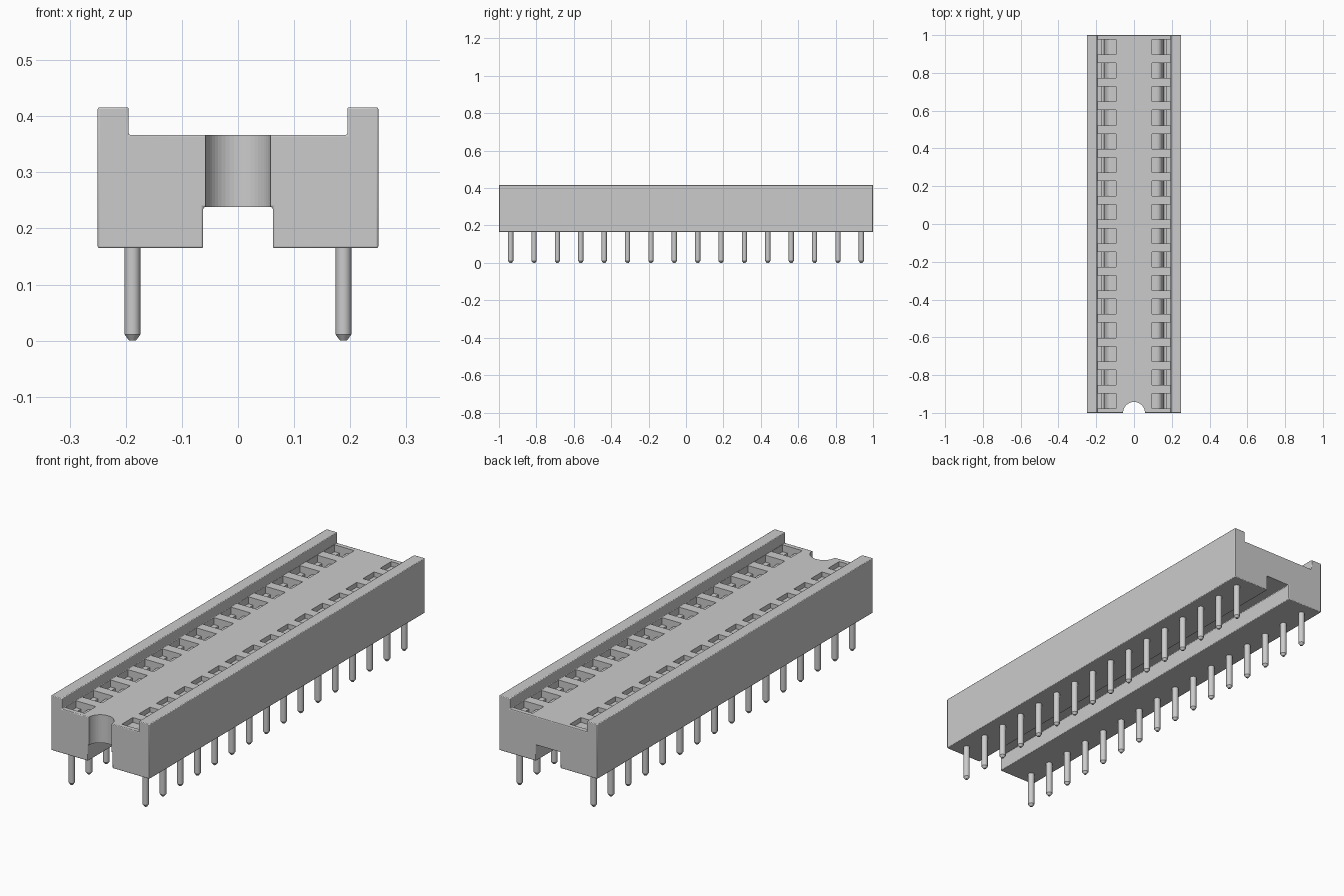
import bpy, bmesh, math

cube = bpy.data.objects.get("Cube")
if cube:
    bpy.data.objects.remove(cube, do_unlink=True)

PITCH, COUNT = 0.125, 16
ROWS = [(i - (COUNT - 1) / 2) * PITCH for i in range(COUNT)]

grey = bpy.data.materials.new("light grey")
grey.use_nodes = True
grey.diffuse_color = (0.6, 0.6, 0.6, 1)
grey.node_tree.nodes["Principled BSDF"].inputs["Base Color"].default_value = (0.6, 0.6, 0.6, 1)


def finish(bm, name):
    bmesh.ops.recalc_face_normals(bm, faces=bm.faces)
    mesh = bpy.data.meshes.new(name)
    bm.to_mesh(mesh)
    bm.free()
    mesh.materials.append(grey)
    obj = bpy.data.objects.new(name, mesh)
    bpy.context.collection.objects.link(obj)
    return obj


def extrude_y(bm, profile, y, length):
    """Extrude an x-z outline along y, centred on the given y."""
    face = bm.faces.new([bm.verts.new((px, y - length / 2, pz)) for px, pz in profile])
    ext = bmesh.ops.extrude_face_region(bm, geom=[face])
    verts = [v for v in ext["geom"] if isinstance(v, bmesh.types.BMVert)]
    bmesh.ops.translate(bm, verts=verts, vec=(0, length, 0))


def smooth(obj):
    bpy.ops.object.select_all(action="DESELECT")
    obj.select_set(True)
    bpy.context.view_layer.objects.active = obj
    bpy.ops.object.shade_smooth_by_angle(angle=math.radians(35))


def cut(obj, cutter):
    cutter.hide_render = True
    cutter.hide_set(True)
    mod = obj.modifiers.new("cut_" + cutter.name, "BOOLEAN")
    mod.operation = "DIFFERENCE"
    mod.solver = "EXACT"
    mod.object = cutter


# Housing: raised side rails and a channel underneath
half = [(0.062, 0.238), (0.062, 0.165), (0.25, 0.165),
        (0.25, 0.416), (0.195, 0.416), (0.195, 0.367)]
bm = bmesh.new()
extrude_y(bm, half + [(-x, z) for x, z in reversed(half)], 0, 2)
housing = finish(bm, "housing")
bevel = housing.modifiers.new("soft_edges", "BEVEL")
bevel.width = 0.003
bevel.segments = 2

# Half-round orientation notch in the front edge
bm = bmesh.new()
bmesh.ops.create_cone(bm, cap_ends=True, segments=48, radius1=0.058, radius2=0.058, depth=0.4)
bmesh.ops.translate(bm, verts=bm.verts, vec=(0, -1, 0.4))
cut(housing, finish(bm, "notch_cutter"))

# Contact pockets: shelf curving down into a slot, then an outer ledge
curve = [(0.125 + 0.035 * math.sin(a), 0.265 + 0.08 * math.cos(a))
         for a in (math.pi / 2 * k / 6 for k in range(7))]
pocket = [(0.094, 0.40), (0.094, 0.345)] + curve + [
    (0.17, 0.265), (0.17, 0.335), (0.194, 0.335), (0.194, 0.40)]
bm = bmesh.new()
for side in (-1, 1):
    for y in ROWS:
        extrude_y(bm, [(side * x, z) for x, z in pocket], y, 0.08)
cut(housing, finish(bm, "pocket_cutter"))
smooth(housing)

# Two rows of round pins with chamfered tips
bm = bmesh.new()
for side in (-1, 1):
    for y in ROWS:
        for r1, r2, z0, z1 in ((0.006, 0.014, 0, 0.011), (0.014, 0.014, 0.011, 0.17)):
            made = bmesh.ops.create_cone(bm, cap_ends=True, segments=20,
                                         radius1=r1, radius2=r2, depth=z1 - z0)
            bmesh.ops.translate(bm, verts=made["verts"],
                                vec=(side * 0.188, y, (z0 + z1) / 2))
smooth(finish(bm, "pins"))
